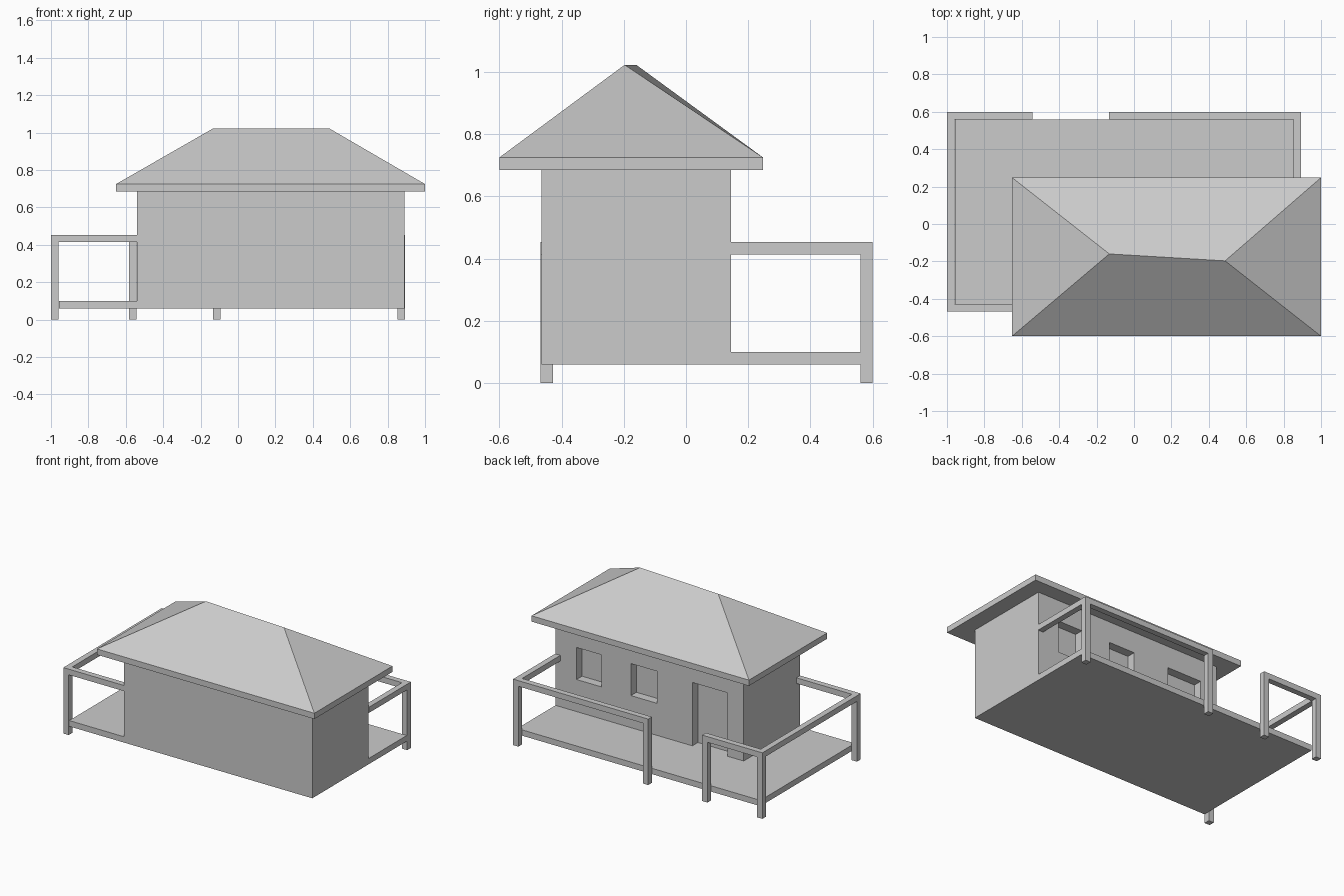
import bpy

if "Cube" in bpy.data.objects:
    bpy.data.objects.remove(bpy.data.objects["Cube"])


def mesh_object(name, verts, faces):
    mesh = bpy.data.meshes.new(name)
    mesh.from_pydata(verts, [], faces)
    obj = bpy.data.objects.new(name, mesh)
    bpy.context.collection.objects.link(obj)
    return obj


BOX_FACES = [(0, 2, 3, 1), (4, 5, 7, 6), (0, 1, 5, 4),
             (2, 6, 7, 3), (0, 4, 6, 2), (1, 3, 7, 5)]


def box(name, xs, ys, zs):
    return mesh_object(name, [(x, y, z) for z in zs for y in ys for x in xs], BOX_FACES)


# Deck running under the house
box("deck", (-0.957, 0.89), (-0.465, 0.56), (0.06, 0.10))

# House body with recessed windows and door in the back wall
WALL_Y = 0.145
walls = box("house_walls", (-0.54, 0.89), (-0.465, WALL_Y), (0.10, 0.69))
openings = {
    "window_1": ((0.54, 0.73), (0.32, 0.54)),
    "window_2": ((0.12, 0.317), (0.32, 0.54)),
    "door": ((-0.415, -0.15), (0.05, 0.535)),
}
for name, (xs, zs) in openings.items():
    cutter = box(name + "_cutter", xs, (WALL_Y - 0.06, WALL_Y + 0.1), zs)
    cutter.hide_render = True
    mod = walls.modifiers.new(name, 'BOOLEAN')
    mod.operation = 'DIFFERENCE'
    mod.solver = 'EXACT'
    mod.object = cutter
    bpy.context.view_layer.objects.active = walls
    bpy.ops.object.modifier_apply(modifier=name)
    bpy.data.objects.remove(cutter)

# Hip roof: eaves slab with a slightly skewed ridge
eaves = [(x, y, z) for z in (0.685, 0.725) for y in (-0.60, 0.248) for x in (-0.652, 1.0)]
ridge = [(-0.132, -0.16, 1.023), (0.487, -0.197, 1.023)]
slab = [f for f in BOX_FACES if f != (4, 5, 7, 6)]
mesh_object("roof", eaves + ridge,
            slab + [(4, 5, 9, 8), (7, 6, 8, 9), (6, 4, 8), (5, 7, 9)])

# Porch posts, by lower corner
T = 0.04
BACK, FRONT, LEFT = 0.56, -0.467, -1.0
posts = {
    "post_back_left": (LEFT, BACK),
    "post_gap_left": (-0.583, BACK),
    "post_gap_right": (-0.133, BACK),
    "post_back_right": (0.853, BACK),
    "post_front_left": (LEFT, FRONT),
}
Z_RAIL = (0.414, 0.453)
for name, (x, y) in posts.items():
    box(name, (x, x + T), (y, y + T), (0, Z_RAIL[0]))

# Top rails resting on the posts
box("rail_back_left", (LEFT, -0.543), (BACK, BACK + T), Z_RAIL)
box("rail_back_right", (-0.133, 0.893), (BACK, BACK + T), Z_RAIL)
box("rail_left", (LEFT, LEFT + T), (FRONT + T, BACK), Z_RAIL)
box("rail_front", (LEFT, -0.54), (FRONT, FRONT + T), Z_RAIL)
box("rail_right", (0.853, 0.893), (WALL_Y, BACK), Z_RAIL)
